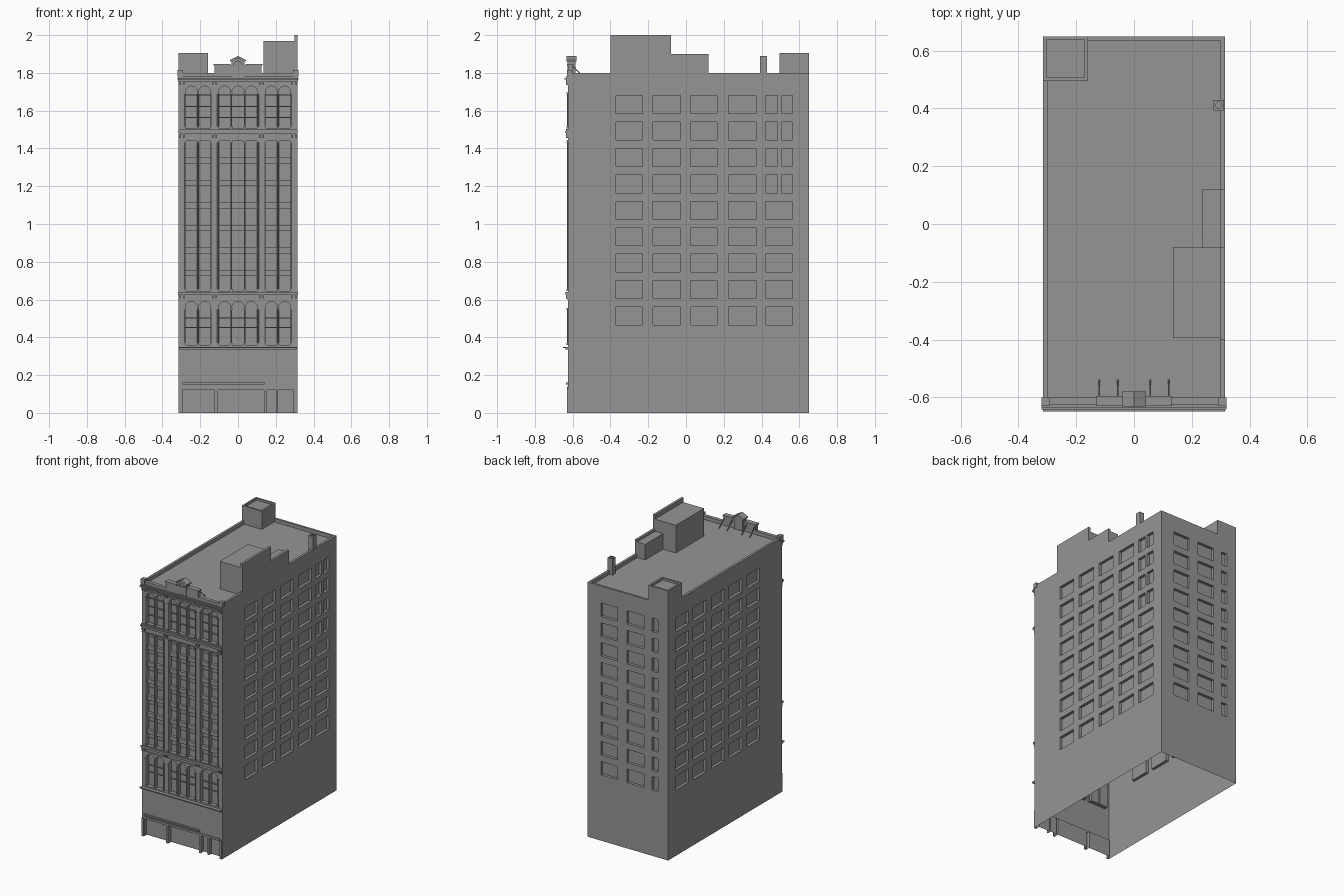
import bpy, bmesh, math
from mathutils import Vector

cube = bpy.data.objects.get("Cube")
if cube:
    bpy.data.objects.remove(cube, do_unlink=True)

mat = bpy.data.materials.new("grey_masonry")
mat.use_nodes = True
GREY = (0.3, 0.3, 0.3, 1)
mat.diffuse_color = GREY
mat.node_tree.nodes["Principled BSDF"].inputs["Base Color"].default_value = GREY


def prism(bm, pts, y0, y1):
    """Extrude an x-z outline from y0 to y1."""
    face = bm.faces.new([bm.verts.new((x, y0, z)) for x, z in pts])
    new = bmesh.ops.extrude_face_region(bm, geom=[face])["geom"]
    verts = [v for v in new if isinstance(v, bmesh.types.BMVert)]
    bmesh.ops.translate(bm, verts=verts, vec=(0, y1 - y0, 0))


def box(bm, x0, x1, y0, y1, z0, z1):
    prism(bm, [(x0, z0), (x1, z0), (x1, z1), (x0, z1)], y0, y1)


def arch(cx, half, z0, z1, steps=10):
    """Outline of a round-headed opening."""
    pts = [(cx - half, z0), (cx + half, z0)]
    for i in range(steps + 1):
        a = math.pi * i / steps
        pts.append((cx + half * math.cos(a), z1 - half + half * math.sin(a)))
    return pts


def rod(bm, a, b, r, sides=8):
    a, b = Vector(a), Vector(b)
    m = (b - a).to_track_quat('Z', 'Y').to_matrix().to_4x4()
    m.translation = (a + b) / 2
    bmesh.ops.create_cone(bm, cap_ends=True, segments=sides, radius1=r, radius2=r,
                          depth=(b - a).length, matrix=m)


def finish(bm, name):
    bmesh.ops.recalc_face_normals(bm, faces=bm.faces[:])
    mesh = bpy.data.meshes.new(name)
    bm.to_mesh(mesh)
    bm.free()
    mesh.materials.append(mat)
    ob = bpy.data.objects.new(name, mesh)
    bpy.context.collection.objects.link(ob)
    return ob


def cut(ob, cutter):
    """Carve the cutter out of ob, then discard the cutter."""
    mod = ob.modifiers.new("cut", 'BOOLEAN')
    mod.operation, mod.solver, mod.object = 'DIFFERENCE', 'EXACT', cutter
    dg = bpy.context.evaluated_depsgraph_get()
    mesh = bpy.data.meshes.new_from_object(ob.evaluated_get(dg))
    ob.modifiers.clear()
    ob.data = mesh
    bpy.data.objects.remove(cutter, do_unlink=True)


W, FRONT, BACK, TOP = 0.315, -0.625, 0.65, 1.8
ROOF, GLASS = 1.775, -0.598
BAYS = [-0.247, -0.177, -0.071, 0, 0.071, 0.177, 0.247]
HALF = 0.032
GROUPS = [(-0.28, -0.144), (-0.104, 0.104), (0.144, 0.28)]
PIERS = [-0.298, -0.124, 0.124, 0.298]

# Main block
bm = bmesh.new()
box(bm, -W, W, FRONT, BACK, 0, TOP)
body = finish(bm, "building_body")

# Openings: roof well, side and rear windows, facade bays, shop fronts
bm = bmesh.new()
box(bm, -0.298, 0.298, -0.6, 0.635, ROOF, 2)
D = 0.02
side_cols = [(-0.37, -0.23), (-0.175, -0.03), (0.025, 0.165), (0.225, 0.37)]
for row in range(9):
    z1 = 1.68 - 0.14 * row
    z0 = z1 - 0.095
    last = [(0.42, 0.565)]
    split = [(0.42, 0.485), (0.505, 0.565)]
    for a, b in side_cols + (split if row < 4 else last):
        box(bm, W - D, W + D, a, b, z0, z1)
    for a, b in side_cols + last:
        box(bm, -W - D, -W + D, a, b, z0, z1)
    for a, b in [(0.08, 0.21), (-0.126, 0.008), (-0.236, -0.19)]:
        box(bm, a, b, BACK - D, BACK + D, z0, z1)
for x in BAYS:
    prism(bm, arch(x, HALF, 0.36, 0.59), FRONT - D, GLASS)
    box(bm, x - HALF, x + HALF, FRONT - D, GLASS, 0.645, 1.44)
    prism(bm, arch(x, HALF, 1.505, 1.73), FRONT - D, GLASS)
for a, b in [(-0.295, -0.125), (-0.105, 0.14), (0.15, 0.2), (0.21, 0.295)]:
    box(bm, a, b, FRONT - D, GLASS, -0.1, 0.122)
cut(body, finish(bm, "opening_cutter"))

# Leave the underside open
bm = bmesh.new()
bm.from_mesh(body.data)
under = [f for f in bm.faces if f.normal.z < -0.9 and f.calc_center_median().z < 0.001]
bmesh.ops.delete(bm, geom=under, context='FACES')
bm.to_mesh(body.data)
bm.free()

# Floor spandrels and window rails set inside the bays
bm = bmesh.new()
for x in BAYS:
    a, b = x - HALF, x + HALF
    for i in range(6):
        z = 0.75 + 0.119 * i
        box(bm, a, b, -0.612, GLASS, z - 0.025, z)
        box(bm, a, b, -0.618, GLASS, z, z + 0.007)
    for i in range(7):
        z = 0.69 + 0.119 * i
        box(bm, a, b, -0.602, GLASS, z, z + 0.005)
    for z in (0.45, 0.5, 1.56, 1.62, 1.68):
        box(bm, a, b, -0.606, GLASS, z, z + 0.006)
finish(bm, "window_spandrels")

# Slender colonnettes framing every bay
bm = bmesh.new()
edges = {round(x + s * 0.035, 3) for x in BAYS for s in (-1, 1)}
for x in sorted(edges):
    for z0, z1 in ((0.36, 0.555), (0.645, 1.44), (1.505, 1.695)):
        rod(bm, (x, FRONT, z0), (x, FRONT, z1), 0.0045)
        box(bm, x - 0.006, x + 0.006, -0.632, FRONT, z1 - 0.008, z1)
        box(bm, x - 0.006, x + 0.006, -0.632, FRONT, z0, z0 + 0.01)
finish(bm, "colonnettes")

# Cornices and string courses: half width, projection, bottom, top
bm = bmesh.new()
for half, out, z0, z1 in [
        (0.315, 0.025, 0.343, 0.35), (0.312, 0.012, 0.335, 0.343),
        (0.312, 0.006, 0.6, 0.605), (0.317, 0.012, 0.625, 0.64),
        (0.312, 0.006, 1.44, 1.446), (0.318, 0.016, 1.485, 1.493),
        (0.315, 0.01, 1.476, 1.502), (0.312, 0.006, 1.738, 1.742),
        (0.32, 0.018, 1.765, 1.773), (0.317, 0.01, 1.755, 1.78)]:
    box(bm, -half, half, FRONT - out, FRONT, z0, z1)
finish(bm, "cornices")

# Small brackets below the cornices
bm = bmesh.new()
for x in PIERS:
    for z in (0.605, 1.456, 1.735):
        for dx in (-0.01, 0.01):
            box(bm, x + dx - 0.004, x + dx + 0.004, FRONT - 0.009, FRONT, z, z + 0.02)
finish(bm, "cornice_brackets")

# Shop front lintels and posts
bm = bmesh.new()
box(bm, -0.295, 0.14, FRONT - 0.01, FRONT, 0.15, 0.16)
box(bm, -0.295, 0.295, FRONT - 0.006, FRONT, 0.128, 0.14)
for x in (-0.305, -0.115, 0.145, 0.305):
    box(bm, x - 0.008, x + 0.008, FRONT - 0.006, FRONT, 0, 0.128)
finish(bm, "shop_front_trim")

# Front parapet: corner blocks, raised centre, gable with arched niche
bm = bmesh.new()
for s in (-1, 1):
    a, b = sorted((s * 0.29, s * 0.32))
    box(bm, a, b, -0.63, -0.6, 1.78, 1.815)
    a, b = sorted((s * 0.04, s * 0.13))
    box(bm, a, b, -0.63, -0.595, 1.838, 1.848)
box(bm, -0.125, 0.125, FRONT, -0.6, TOP, 1.84)
finish(bm, "front_parapet")
bm = bmesh.new()
prism(bm, [(-0.034, 1.78), (0.034, 1.78), (0.034, 1.862), (0, 1.88), (-0.034, 1.862)], -0.628, -0.585)
gable = finish(bm, "parapet_gable")
bm = bmesh.new()
prism(bm, arch(0, 0.022, 1.785, 1.862), -0.65, -0.618)
cut(gable, finish(bm, "niche_cutter"))
bm = bmesh.new()
prism(bm, [(-0.042, 1.86), (0, 1.882), (0.042, 1.86), (0.042, 1.868), (0, 1.89), (-0.042, 1.868)], -0.632, -0.58)
finish(bm, "gable_coping")

# Parapet braces
bm = bmesh.new()
for x in (-0.12, -0.057, 0.057, 0.12):
    rod(bm, (x, -0.6, 1.835), (x, -0.54, ROOF), 0.003, 6)
finish(bm, "parapet_braces")

# Rooftop rooms against the right wall, with the stepped wall above
bm = bmesh.new()
box(bm, 0.135, 0.298, -0.395, -0.08, ROOF, 1.97)
box(bm, 0.235, 0.298, -0.08, 0.12, ROOF, 1.885)
box(bm, 0.298, W, -0.4, -0.08, TOP, 2)
box(bm, 0.298, W, -0.08, 0.12, TOP, 1.9)
finish(bm, "rooftop_rooms")

# Rear corner tower with a sunken top
bm = bmesh.new()
box(bm, -W, -0.16, 0.495, BACK, ROOF + 0.001, 1.905)
tower = finish(bm, "corner_tower")
bm = bmesh.new()
box(bm, -0.303, -0.172, 0.507, 0.638, 1.89, 2)
cut(tower, finish(bm, "tower_cutter"))

# Chimney with flue
bm = bmesh.new()
box(bm, 0.275, 0.312, 0.393, 0.43, ROOF, 1.89)
chimney = finish(bm, "chimney")
bm = bmesh.new()
rod(bm, (0.2935, 0.4115, 1.86), (0.2935, 0.4115, 1.95), 0.011, 12)
cut(chimney, finish(bm, "flue_cutter"))
